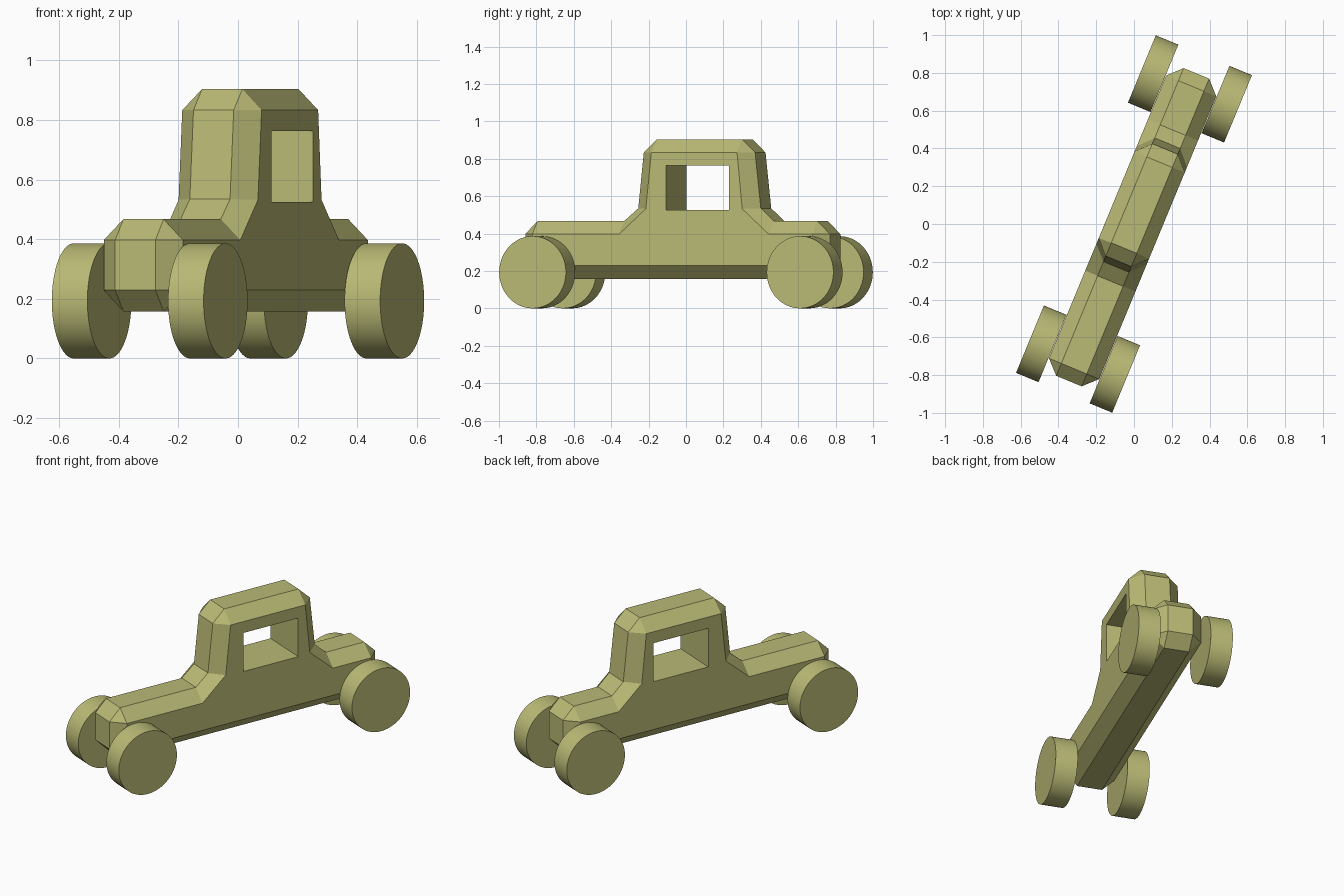
import bpy, bmesh, math
from mathutils import Matrix

if "Cube" in bpy.data.objects:
    bpy.data.objects.remove(bpy.data.objects["Cube"])

# The whole car is turned about z
TURN = Matrix.Rotation(math.radians(-22.5), 4, 'Z')
paint = bpy.data.materials.new("olive_paint")
paint.diffuse_color = (0.49, 0.49, 0.18, 1)
paint.use_nodes = True
paint.node_tree.nodes["Principled BSDF"].inputs["Base Color"].default_value = paint.diffuse_color


def add_object(name, bm):
    bmesh.ops.recalc_face_normals(bm, faces=bm.faces)
    mesh = bpy.data.meshes.new(name)
    bm.to_mesh(mesh)
    bm.free()
    mesh.materials.append(paint)
    ob = bpy.data.objects.new(name, mesh)
    bpy.context.collection.objects.link(ob)
    ob.matrix_world = TURN
    return ob


# Body: centre silhouette (y, z) and the matching inset points on the side panel
W, INNER = 0.144, 0.073
profile = [
    ((-0.90, 0.229), (-0.829, 0.229)), ((-0.90, 0.397), (-0.829, 0.397)),
    ((-0.829, 0.467), (-0.829, 0.397)), ((-0.327, 0.467), (-0.327, 0.397)),
    ((-0.246, 0.535), (-0.173, 0.532)), ((-0.214, 0.833), (-0.141, 0.833)),
    ((-0.138, 0.904), (-0.141, 0.833)), ((0.354, 0.904), (0.355, 0.833)),
    ((0.430, 0.833), (0.355, 0.833)), ((0.463, 0.535), (0.385, 0.532)),
    ((0.538, 0.467), (0.538, 0.397)), ((0.791, 0.467), (0.791, 0.397)),
    ((0.863, 0.397), (0.791, 0.397)), ((0.863, 0.229), (0.791, 0.229)),
    ((0.791, 0.158), (0.791, 0.229)), ((-0.829, 0.158), (-0.829, 0.229)),
]
bm = bmesh.new()
sections = [(-W, 1), (-INNER, 0), (INNER, 0), (W, 1)]
rings = [[bm.verts.new((x, *p[k])) for p in profile] for x, k in sections]
n = len(profile)
for a, b in zip(rings, rings[1:]):
    for i in range(n):
        j = (i + 1) % n
        bm.faces.new((a[i], a[j], b[j], b[i]))
for r in (rings[0], rings[-1]):
    # skip the doubled corner points so the side panel is a clean polygon
    panel = [v for i, v in enumerate(r) if (v.co - r[i - 1].co).length > 1e-5]
    bm.faces.new(panel)
bmesh.ops.remove_doubles(bm, verts=bm.verts, dist=1e-4)
body = add_object("car_body", bm)

# Window opening straight through the cabin
bm = bmesh.new()
bmesh.ops.create_cube(bm, size=1, matrix=Matrix.Translation((0, 0.126, 0.644))
                      @ Matrix.Diagonal((0.6, 0.364, 0.238, 1)))
cutter = add_object("window_cutter", bm)
cutter.hide_render = True
cutter.display_type = 'WIRE'
cut = body.modifiers.new("window", 'BOOLEAN')
cut.operation = 'DIFFERENCE'
cut.solver = 'EXACT'
cut.object = cutter
bpy.context.view_layer.objects.active = body
bpy.ops.object.modifier_apply(modifier=cut.name)
bpy.data.objects.remove(cutter)

# Four plain disc wheels
for end, y in (("front", -0.774), ("rear", 0.774)):
    for side, x in (("left", -0.211), ("right", 0.211)):
        bm = bmesh.new()
        bmesh.ops.create_cone(
            bm, cap_ends=True, segments=64, radius1=0.193, radius2=0.193, depth=0.129,
            matrix=Matrix.Translation((x, y, 0.193)) @ Matrix.Rotation(math.pi / 2, 4, 'Y'))
        wheel = add_object(f"{end}_{side}_wheel", bm)
        bpy.ops.object.select_all(action='DESELECT')
        wheel.select_set(True)
        bpy.context.view_layer.objects.active = wheel
        bpy.ops.object.shade_smooth_by_angle(angle=math.radians(30))
